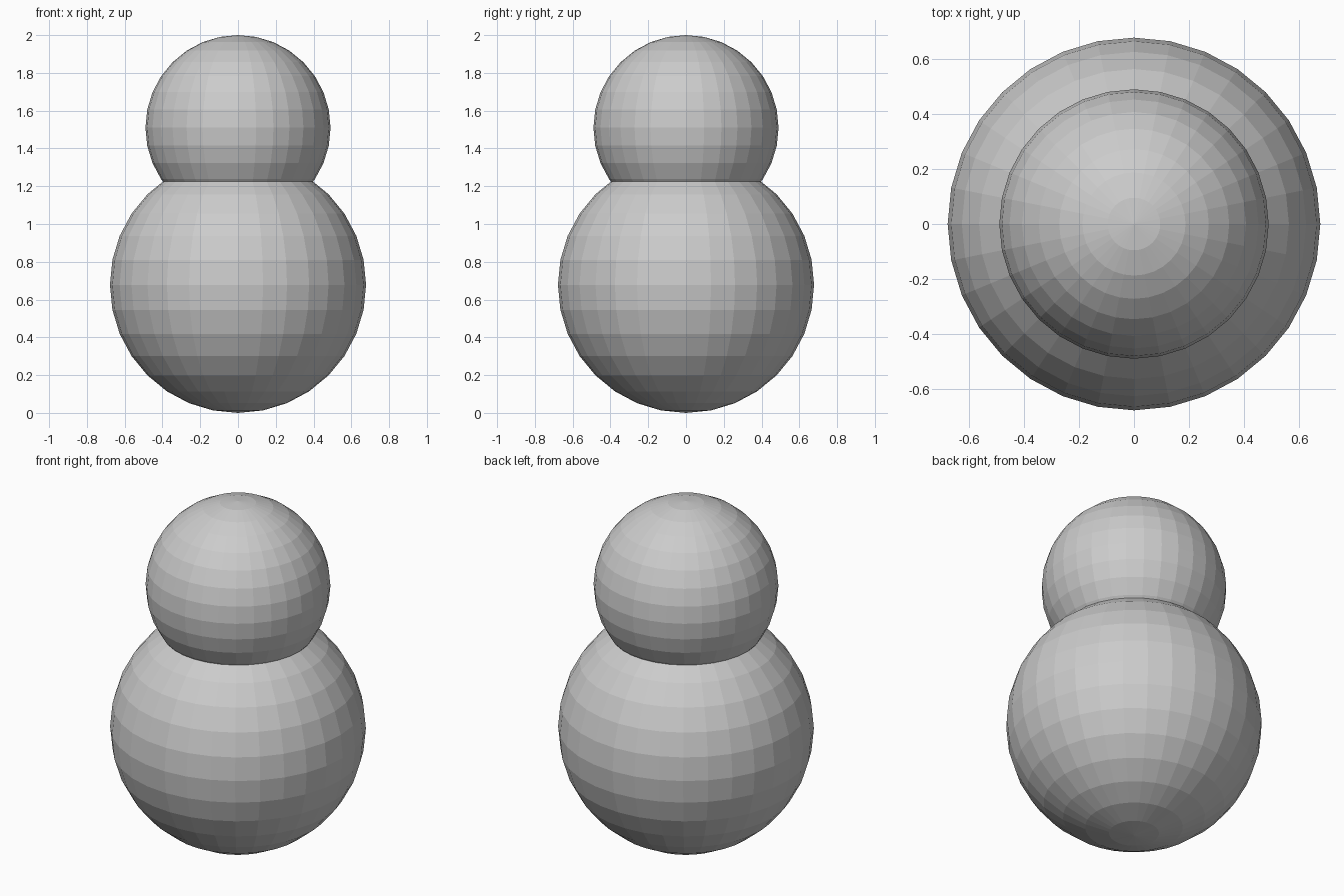
import bpy

if "Cube" in bpy.data.objects:
    bpy.data.objects.remove(bpy.data.objects["Cube"])


def ball(name, radius, z):
    """Flat-shaded low-poly ball centred on the vertical axis."""
    bpy.ops.mesh.primitive_uv_sphere_add(
        segments=32, ring_count=16, radius=radius, location=(0, 0, z))
    obj = bpy.context.object
    obj.name = name
    bpy.ops.object.shade_flat()
    return obj


# Large lower ball resting on the ground
ball("body", 0.678, 0.678)

# Smaller upper ball sunk into the body
ball("head", 0.49, 1.51)
